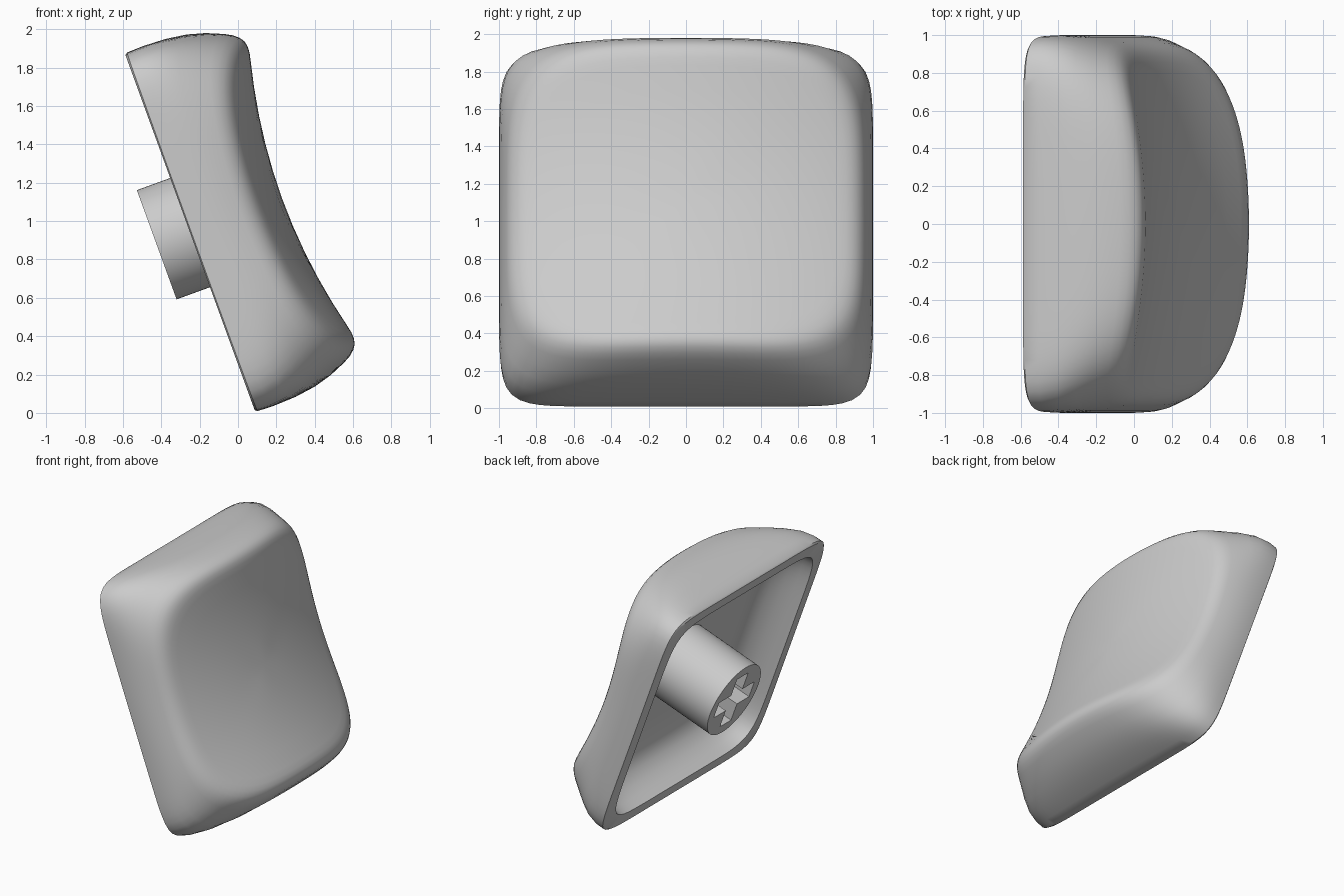
import bpy, bmesh, math
from mathutils import Matrix

if "Cube" in bpy.data.objects:
    bpy.data.objects.remove(bpy.data.objects["Cube"])

TILT = math.radians(20)
C, S = math.cos(TILT), math.sin(TILT)
# local axes: u along the base, v sideways, n out of the top face
FRAME = Matrix(((-S, 0, C, -0.25), (0, 1, 0, 0), (C, 0, S, 0.94), (0, 0, 0, 1)))
SEG = 160

grey = bpy.data.materials.new("grey plastic")
grey.diffuse_color = (0.6, 0.6, 0.6, 1)
grey.use_nodes = True
grey.node_tree.nodes["Principled BSDF"].inputs["Base Color"].default_value = grey.diffuse_color


def top_height(u, v):
    """Saddle top: dished along u, crowned along v."""
    return 0.512 + 0.17 * u * u - 0.17 * v * v


def ring(bm, su, sv, p, height):
    verts = []
    for i in range(SEG):
        a = 2 * math.pi * i / SEG
        c, s = math.cos(a), math.sin(a)
        r = (abs(c) ** p + abs(s) ** p) ** (-1 / p)
        u, v = su * r * c, sv * r * s
        verts.append(bm.verts.new((u, v, height(u, v))))
    return verts


def bridge(bm, a, b):
    for i in range(SEG):
        j = (i + 1) % SEG
        bm.faces.new((a[i], a[j], b[j], b[i]))


def cap(bm, loop, n):
    centre = bm.verts.new((0, 0, n))
    for i in range(SEG):
        bm.faces.new((loop[i], loop[(i + 1) % SEG], centre))


def finish(bm, name):
    bmesh.ops.recalc_face_normals(bm, faces=bm.faces)
    bm.transform(FRAME)
    bmesh.ops.recalc_face_normals(bm, faces=bm.faces)
    mesh = bpy.data.meshes.new(name)
    bm.to_mesh(mesh)
    bm.free()
    mesh.materials.append(grey)
    ob = bpy.data.objects.new(name, mesh)
    bpy.context.collection.objects.link(ob)
    return ob


def smooth(ob):
    bpy.ops.object.select_all(action='DESELECT')
    ob.select_set(True)
    bpy.context.view_layer.objects.active = ob
    bpy.ops.object.shade_smooth_by_angle(angle=math.radians(40))


# cap shell: (u scale, v scale, roundness, fraction of top height)
OUTER = [(0.985, 0.985, 10, 0), (0.995, 0.997, 10, 0.02), (0.998, 1.0, 9.5, 0.15),
         (0.993, 0.997, 8, 0.33), (0.977, 0.99, 6.2, 0.5), (0.95, 0.977, 5.2, 0.65),
         (0.912, 0.96, 4.7, 0.8), (0.89, 0.948, 4.5, 0.87), (0.865, 0.93, 4.4, 0.925),
         (0.84, 0.91, 4.3, 0.962), (0.81, 0.885, 4.2, 0.985), (0.775, 0.855, 4.1, 0.997),
         (0.73, 0.81, 4, 1), (0.6, 0.67, 3.6, 1), (0.45, 0.5, 3, 1),
         (0.3, 0.33, 2.5, 1), (0.15, 0.16, 2, 1)]
# hollow underside: (scale, roundness, depth)
INNER = [(0.9, 8, 0), (0.89, 8, 0.08), (0.87, 7, 0.16), (0.83, 6, 0.24),
         (0.77, 5, 0.3), (0.68, 4.5, 0.335), (0.5, 4, 0.35)]

bm = bmesh.new()
outer = [ring(bm, su, sv, p, lambda u, v, h=h: h * top_height(u, v)) for su, sv, p, h in OUTER]
inner = [ring(bm, s, s, p, lambda u, v, n=n: n) for s, p, n in INNER]
for loops in (outer, inner):
    for a, b in zip(loops, loops[1:]):
        bridge(bm, a, b)
bridge(bm, outer[0], inner[0])
cap(bm, outer[-1], top_height(0, 0))
cap(bm, inner[-1], 0.352)
smooth(finish(bm, "cap_shell"))

# round mounting stem
bm = bmesh.new()
bmesh.ops.create_cone(bm, cap_ends=True, segments=64, radius1=0.303, radius2=0.303,
                      depth=0.585, matrix=Matrix.Translation((0, 0, 0.1075)))
stem = finish(bm, "mounting_stem")

# cross-shaped socket cut into the stem
L, W = 0.222, 0.07
bm = bmesh.new()
pts = []
for k in range(4):
    c, s = round(math.cos(k * math.pi / 2)), round(math.sin(k * math.pi / 2))
    pts += [(x * c - y * s, x * s + y * c) for x, y in ((L, -W), (L, W), (W, W))]
face = bm.faces.new([bm.verts.new((x, y, -0.3)) for x, y in pts])
ext = bmesh.ops.extrude_face_region(bm, geom=[face])
bmesh.ops.translate(bm, vec=(0, 0, 0.5),
                    verts=[g for g in ext["geom"] if isinstance(g, bmesh.types.BMVert)])
cutter = finish(bm, "socket_cutter")
cutter.hide_render = True

mod = stem.modifiers.new("socket", 'BOOLEAN')
mod.operation, mod.solver, mod.object = 'DIFFERENCE', 'EXACT', cutter
bpy.context.view_layer.objects.active = stem
bpy.ops.object.modifier_apply(modifier=mod.name)
bpy.data.objects.remove(cutter, do_unlink=True)
smooth(stem)
